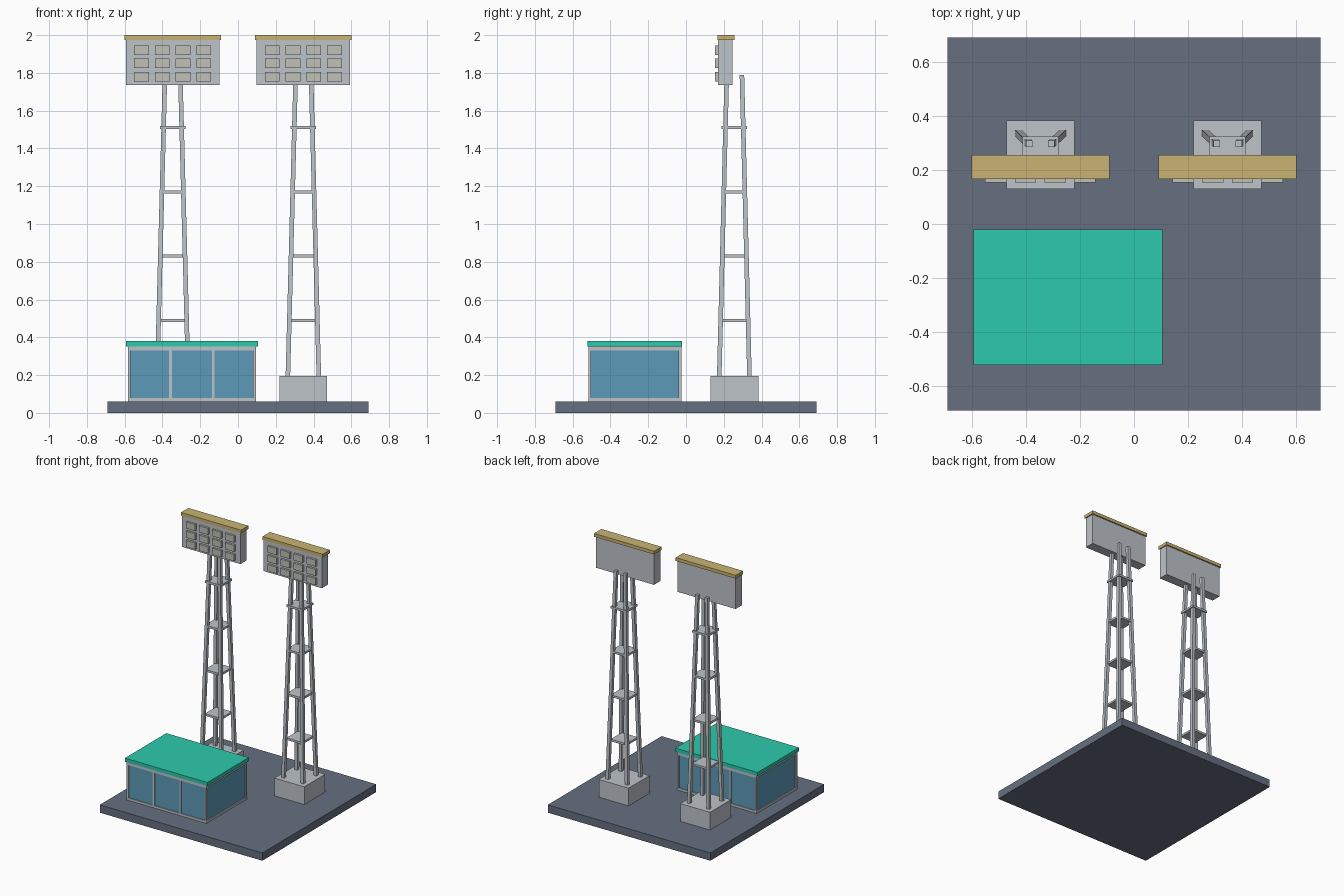
import bpy, bmesh

if "Cube" in bpy.data.objects:
    bpy.data.objects.remove(bpy.data.objects["Cube"])


def material(name, r, g, b):
    def lin(c):
        c /= 255
        return c / 12.92 if c <= 0.04045 else ((c + 0.055) / 1.055) ** 2.4
    m = bpy.data.materials.new(name)
    m.diffuse_color = (lin(r), lin(g), lin(b), 1)
    m.use_nodes = True
    m.node_tree.nodes["Principled BSDF"].inputs["Base Color"].default_value = m.diffuse_color
    return m


SLATE = material("slate_paving", 102, 112, 128)
STEEL = material("pale_steel", 190, 196, 201)
GOLD = material("dull_gold", 201, 180, 114)
TEAL = material("teal_roof", 45, 202, 173)
GLASS = material("blue_glass", 92, 155, 184)
LAMP = material("warm_lamp", 193, 193, 183)


def make_object(name, bm, mat):
    bmesh.ops.recalc_face_normals(bm, faces=bm.faces)
    me = bpy.data.meshes.new(name)
    bm.to_mesh(me)
    bm.free()
    me.materials.append(mat)
    ob = bpy.data.objects.new(name, me)
    bpy.context.collection.objects.link(ob)
    return ob


def add_box(bm, x, y, z, shift=(0, 0)):
    """Box from (min, max) ranges; shift slides the top sideways."""
    for v in bmesh.ops.create_cube(bm, size=1)["verts"]:
        top = v.co.z > 0
        v.co.x = x[v.co.x > 0] + shift[0] * top
        v.co.y = y[v.co.y > 0] + shift[1] * top
        v.co.z = z[top]


def box(name, mat, x, y, z):
    bm = bmesh.new()
    add_box(bm, x, y, z)
    return make_object(name, bm, mat)


def around(c, half):
    return (c - half, c + half)


# Ground slab
box("ground_slab", SLATE, (-0.69, 0.69), (-0.69, 0.69), (0, 0.06))

# Pavilion: glass core, frame and flat roof
X0, X1, Y0, Y1, Z0, Z1 = -0.583, 0.095, -0.517, -0.025, 0.06, 0.352
T = 0.015
box("pavilion_glass", GLASS, (X0 + 0.008, X1 - 0.008), (Y0 + 0.008, Y1 - 0.008), (Z0, Z1))
box("pavilion_roof", TEAL, (-0.594, 0.106), (-0.522, -0.021), (0.352, 0.38))
bm = bmesh.new()
for x in ((X0, X0 + T), (X1 - T, X1)):
    for y in ((Y0, Y0 + T), (Y1 - T, Y1)):
        add_box(bm, x, y, (Z0, Z1))
for z in ((Z0, Z0 + 0.018), (Z1 - 0.022, Z1)):
    for y in ((Y0 + 0.001, Y0 + T), (Y1 - T, Y1 - 0.001)):
        add_box(bm, (X0 + T, X1 - T), y, z)
    for x in ((X0 + 0.001, X0 + T), (X1 - T, X1 - 0.001)):
        add_box(bm, x, (Y0 + T, Y1 - T), z)
for i in (1, 2):
    cx = X0 + (X1 - X0) * i / 3
    for y in ((Y0 + 0.002, Y0 + T), (Y1 - T, Y1 - 0.002)):
        add_box(bm, around(cx, 0.007), y, (Z0 + 0.018, Z1 - 0.022))
make_object("pavilion_frame", bm, STEEL)

# Two floodlight towers
CY = 0.256
for side, cx in (("left", -0.346), ("right", 0.346)):
    box(f"{side}_footing", STEEL, around(cx, 0.126), around(CY, 0.127), (0.06, 0.196))

    # Four legs leaning inwards
    bm = bmesh.new()
    for sx in (-1, 1):
        for sy in (-1, 1):
            add_box(bm, around(cx + sx * 0.082, 0.012), around(CY + sy * 0.08, 0.012),
                    (0.19, 1.79), (-sx * 0.0415, -sy * 0.04))
    make_object(f"{side}_tower_legs", bm, STEEL)

    # Bracing platforms
    bm = bmesh.new()
    for z in (0.49, 0.83, 1.17, 1.51):
        add_box(bm, around(cx, 0.067), around(CY, 0.067), around(z, 0.008))
    make_object(f"{side}_platforms", bm, STEEL)

    # Lamp panel with cap
    box(f"{side}_lamp_panel", STEEL, around(cx, 0.247), (0.17, 0.246), (1.736, 1.976))
    box(f"{side}_panel_cap", GOLD, around(cx, 0.255), (0.167, 0.256), (1.975, 2.0))

    # Lamp grid
    bm = bmesh.new()
    for col in range(4):
        for z in (1.779, 1.85, 1.921):
            add_box(bm, around(cx + (col - 1.5) * 0.11, 0.039), (0.154, 0.172), around(z, 0.025))
    make_object(f"{side}_lamps", bm, LAMP)
